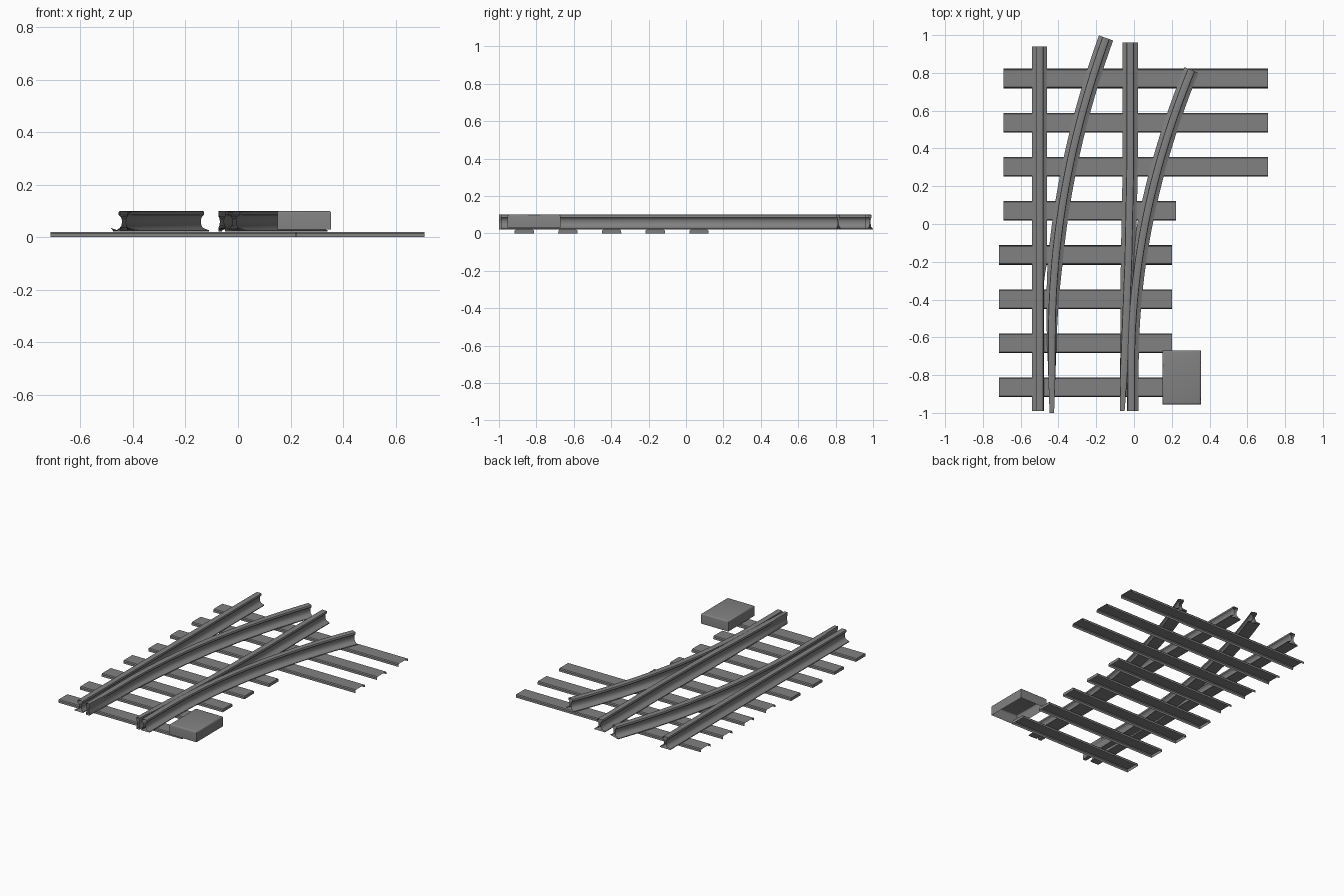
import bpy, bmesh
from mathutils import Vector

if "Cube" in bpy.data.objects:
    bpy.data.objects.remove(bpy.data.objects["Cube"])

steel = bpy.data.materials.new("steel_grey")
steel.use_nodes = True
colour = (0.22, 0.22, 0.22, 1)
steel.diffuse_color = colour
steel.node_tree.nodes["Principled BSDF"].inputs["Base Color"].default_value = colour


def finish(name, bm, smooth=True):
    bmesh.ops.recalc_face_normals(bm, faces=bm.faces)
    mesh = bpy.data.meshes.new(name)
    bm.to_mesh(mesh)
    bm.free()
    mesh.materials.append(steel)
    ob = bpy.data.objects.new(name, mesh)
    bpy.context.collection.objects.link(ob)
    if smooth:
        bpy.ops.object.select_all(action='DESELECT')
        ob.select_set(True)
        bpy.context.view_layer.objects.active = ob
        bpy.ops.object.shade_smooth_by_angle(angle=0.6)
    return ob


def lerp(points, y):
    """Piecewise linear value from (y, value) pairs."""
    if y <= points[0][0]:
        return points[0][1]
    for (a, u), (b, v) in zip(points, points[1:]):
        if y <= b:
            return u + (v - u) * (y - a) / (b - a)
    return points[-1][1]


# Rail section: head, web and foot
half = [(.014, .1), (.018, .098), (.02, .094), (.02, .085), (.012, .078), (.008, .07),
        (.007, .057), (.009, .044), (.016, .035), (.04, .026), (.04, .021)]
section = half + [(-x, z) for x, z in reversed(half)]
FULL = [(0, .04)]


def rail(name, centre, y0, y1, left=FULL, right=FULL, steps=40):
    """Sweep the section along x = centre(y), planed down to the given side widths."""
    bm = bmesh.new()
    rings = []
    for i in range(steps + 1):
        y = y0 + (y1 - y0) * i / steps
        slope = (centre(y + .001) - centre(y - .001)) / .002
        side = Vector((1, -slope, 0)).normalized()
        lo, hi = -lerp(left, y), lerp(right, y)
        rings.append([bm.verts.new(Vector((centre(y), y, z)) + side * min(max(x, lo), hi))
                      for x, z in section])
    n = len(section)
    for a, b in zip(rings, rings[1:]):
        for j in range(n):
            k = (j + 1) % n
            bm.faces.new((a[j], a[k], b[k], b[j]))
    return finish(name, bm)


def bend(start, bend_y, end_x, end_y):
    k = (end_x - start) / (end_y - bend_y) ** 2
    return lambda y: start + k * max(0, y - bend_y) ** 2


# Stock rails, with the foot trimmed where the blades lie
trim = [(-.3, .023), (-.2, .04)]
rail("straight_stock_rail", lambda y: -.5, -.99, .94, right=trim)
rail("curved_stock_rail", bend(-.015, -.75, .304, .815), -.99, .815, left=trim)

# Switch blades, planed thin towards the tips
blade = [(-1, .012), (-.2, .04)]
rail("curved_switch_blade", bend(-.435, -.6, -.148, .985), -1, .985, left=blade, right=blade)
blade_line = [(-.99, -.062), (-.2, -.03), (.3, -.02), (.96, -.02)]
rail("straight_switch_blade", lambda y: lerp(blade_line, y), -.99, .96, left=blade, right=blade)


# Sleepers: pressed channels, open underneath
def sleeper(name, x0, x1, y, cap_low, cap_high):
    bm = bmesh.new()
    prof = [(-.052, 0), (-.051, .014), (-.046, .02), (.046, .02), (.051, .014), (.052, 0)]
    a, b = [[bm.verts.new((x, y + dy, z)) for dy, z in prof] for x in (x0, x1)]
    for j in range(len(prof) - 1):
        bm.faces.new((a[j], a[j + 1], b[j + 1], b[j]))
    if cap_low:
        bm.faces.new(a)
    if cap_high:
        bm.faces.new(b)
    finish(name, bm, False)


for i in range(8):
    y = -.865 + .2336 * i
    if i < 4:
        sleeper(f"short_sleeper_{i + 1}", -.715, .22 if i == 0 else .2, y, True, True)
    elif i == 4:
        sleeper("middle_sleeper", -.69, .222, y, False, True)
    else:
        sleeper(f"long_sleeper_{i - 4}", -.69, .71, y, False, False)

# Switch machine: rounded cover, open underneath
bm = bmesh.new()
bmesh.ops.create_cube(bm, size=1)
for v in bm.verts:
    v.co = Vector((.2525 + v.co.x * .205, -.8125 + v.co.y * .285, .065 + v.co.z * .07))
bmesh.ops.delete(bm, geom=[f for f in bm.faces if f.normal.z < -.5], context='FACES_ONLY')
top_edges = [e for e in bm.edges if all(v.co.z > .09 for v in e.verts)]
bmesh.ops.bevel(bm, geom=top_edges, offset=.01, segments=3, profile=.5, affect='EDGES')
finish("switch_machine_cover", bm)
